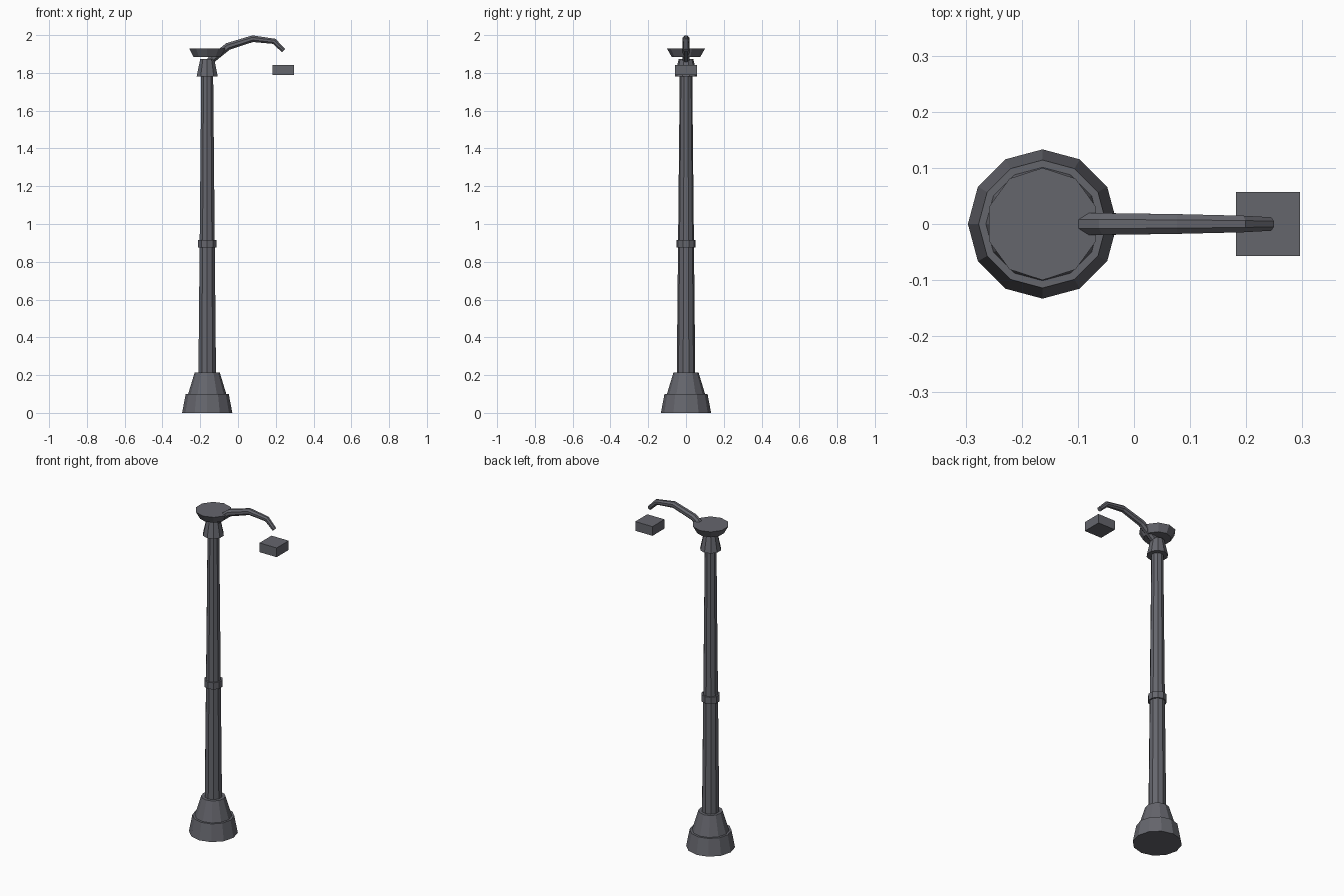
import bpy
import bmesh
import math
from mathutils import Vector

cube = bpy.data.objects.get("Cube")
if cube:
    bpy.data.objects.remove(cube, do_unlink=True)

POLE_X = -0.163

# One painted metal colour
metal = bpy.data.materials.new("dark_grey_metal")
metal.use_nodes = True
colour = (0.13, 0.132, 0.152, 1)
metal.diffuse_color = colour
for node in metal.node_tree.nodes:
    if node.type == 'BSDF_PRINCIPLED':
        node.inputs["Base Color"].default_value = colour


def make_object(name, bm):
    bmesh.ops.recalc_face_normals(bm, faces=bm.faces[:])
    mesh = bpy.data.meshes.new(name)
    bm.to_mesh(mesh)
    bm.free()
    mesh.materials.append(metal)
    obj = bpy.data.objects.new(name, mesh)
    bpy.context.collection.objects.link(obj)
    return obj


def loft(name, rings):
    """Skin a list of vertex rings and close both ends."""
    bm = bmesh.new()
    loops = [[bm.verts.new(p) for p in ring] for ring in rings]
    n = len(loops[0])
    for a, b in zip(loops, loops[1:]):
        for i in range(n):
            j = (i + 1) % n
            bm.faces.new((a[i], a[j], b[j], b[i]))
    bm.faces.new(loops[0])
    bm.faces.new(loops[-1])
    return make_object(name, bm)


def tapered(name, sides, z0, z1, r0, r1):
    """Tapered prism on the pole axis with a corner towards the back."""
    angles = [math.pi / 2 + math.tau * i / sides for i in range(sides)]
    loft(name, [[(POLE_X + r * math.cos(a), r * math.sin(a), z) for a in angles]
                for r, z in ((r0, z0), (r1, z1))])


# Stepped foot
tapered("foot_lower", 12, 0.0, 0.1, 0.133, 0.114)
tapered("foot_upper", 12, 0.1, 0.215, 0.101, 0.066)

# Pole with its band and collar
tapered("pole", 10, 0.2, 1.8, 0.049, 0.033)
tapered("pole_band", 10, 0.875, 0.915, 0.051, 0.051)
tapered("collar", 10, 1.78, 1.873, 0.059, 0.039)

# Flared cap
tapered("cap", 10, 1.885, 1.928, 0.076, 0.1)

# Bent arm that thins towards its tip
path = [(-0.15, 1.862, 0.021), (-0.053, 1.94, 0.021), (0.078, 1.981, 0.019),
        (0.192, 1.967, 0.016), (0.241, 1.918, 0.013)]
centres = [Vector((x, 0, z)) for x, z, r in path]
rings = []
for i, (x, z, r) in enumerate(path):
    before = centres[max(i - 1, 0)]
    after = centres[min(i + 1, len(path) - 1)]
    tangent = (centres[i] - before).normalized() + (after - centres[i]).normalized()
    tangent.normalize()
    side = Vector((0, 1, 0))
    up = tangent.cross(side)
    rings.append([centres[i] + r * (math.cos(a) * side + math.sin(a) * up)
                  for a in (math.tau * (k + 0.5) / 8 for k in range(8))])
loft("arm", rings)

# Lamp box hanging under the arm tip
box = [(0.182, -0.057), (0.296, -0.057), (0.296, 0.057), (0.182, 0.057)]
loft("lamp_box", [[(x, y, z) for x, y in box] for z in (1.788, 1.843)])
